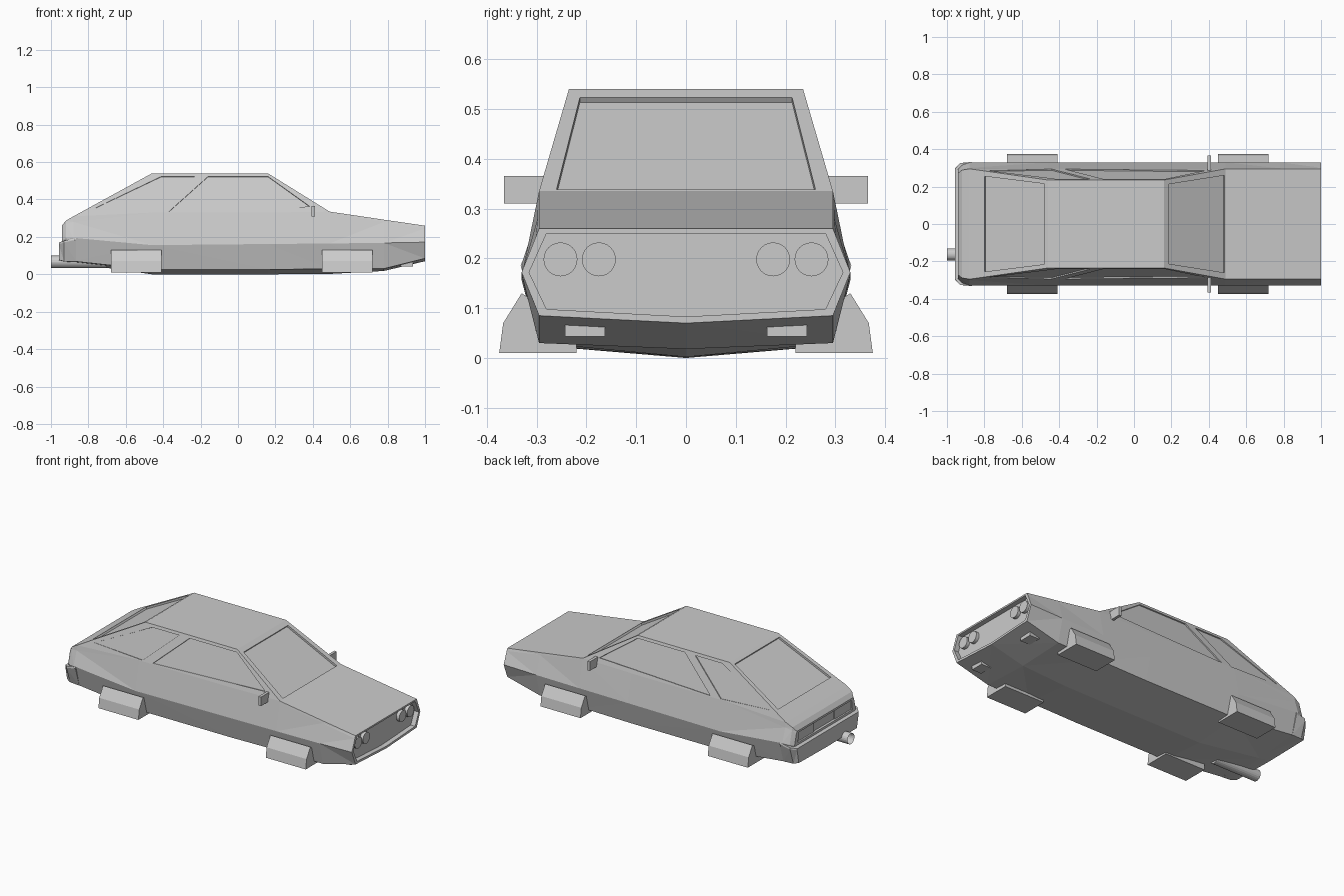
import bpy, bmesh
from mathutils import Vector, Matrix

if "Cube" in bpy.data.objects:
    bpy.data.objects.remove(bpy.data.objects["Cube"], do_unlink=True)

grey = bpy.data.materials.new("body_grey")
grey.use_nodes = True
grey.diffuse_color = (0.6, 0.6, 0.6, 1)
grey.node_tree.nodes["Principled BSDF"].inputs["Base Color"].default_value = (0.6, 0.6, 0.6, 1)


def finish(name, bm):
    bmesh.ops.recalc_face_normals(bm, faces=bm.faces)
    mesh = bpy.data.meshes.new(name)
    bm.to_mesh(mesh)
    bm.free()
    mesh.materials.append(grey)
    ob = bpy.data.objects.new(name, mesh)
    bpy.context.collection.objects.link(ob)
    return ob


def loft(name, stations):
    """Skin symmetric cross-sections: (x, half outline from top down, keel height)."""
    bm = bmesh.new()
    rings = []
    for x, half, keel in stations:
        ring = half + [(0, keel)] + [(-y, z) for y, z in reversed(half)]
        rings.append([bm.verts.new((x, y, z)) for y, z in ring])
    n = len(rings[0])
    for a, b in zip(rings, rings[1:]):
        for i in range(n):
            j = (i + 1) % n
            bm.faces.new((a[i], a[j], b[j], b[i]))
    bm.faces.new(rings[0])
    bm.faces.new(rings[-1])
    bmesh.ops.triangulate(bm, faces=[f for f in bm.faces if len(f.verts) == 4])
    return finish(name, bm)


def prism(name, points, offset):
    bm = bmesh.new()
    face = bm.faces.new([bm.verts.new(p) for p in points])
    moved = bmesh.ops.extrude_face_region(bm, geom=[face])["geom"]
    bmesh.ops.translate(bm, vec=offset, verts=[v for v in moved if isinstance(v, bmesh.types.BMVert)])
    bmesh.ops.holes_fill(bm, edges=[e for e in bm.edges if e.is_boundary], sides=0)
    return finish(name, bm)


def box(name, xs, ys, zs):
    pts = [(xs[0], ys[0], zs[0]), (xs[0], ys[1], zs[0]), (xs[0], ys[1], zs[1]), (xs[0], ys[0], zs[1])]
    return prism(name, pts, (xs[1] - xs[0], 0, 0))


def recess(target, points, normal, depth):
    """Sink a panel outline into the target along its normal."""
    n = Vector(normal).normalized()
    cutter = prism("recess_cutter", [Vector(p) - n * depth for p in points], n * (depth + 0.05))
    cutter.hide_render = True
    mod = target.modifiers.new("recess", "BOOLEAN")
    mod.object, mod.operation, mod.solver = cutter, "DIFFERENCE", "EXACT"
    bpy.context.view_layer.objects.active = target
    bpy.ops.object.modifier_apply(modifier=mod.name)
    bpy.data.objects.remove(cutter, do_unlink=True)


def cylinder(name, x0, x1, y, z, r0, r1, sides=24, bore=False):
    bm = bmesh.new()
    bmesh.ops.create_cone(bm, cap_ends=True, segments=sides, radius1=r0, radius2=r1, depth=x1 - x0,
                          matrix=Matrix.Translation(((x0 + x1) / 2, y, z)) @ Matrix.Rotation(1.5707963, 4, "Y"))
    if bore:
        end = min(bm.faces, key=lambda f: f.calc_center_median().x)
        bmesh.ops.inset_region(bm, faces=[end], thickness=0.007)
        bmesh.ops.translate(bm, vec=(0.1, 0, 0), verts=end.verts)
    return finish(name, bm)


# Wedge-shaped body shell
body = loft("body", [
    (1.0, [(.295, .26), (.301, .245), (.33, .172), (.295, .085)], .07),
    (.78, [(.295, .292), (.298, .28), (.33, .168), (.295, .03)], .018),
    (.49, [(.295, .335), (.297, .325), (.33, .165), (.295, .03)], .002),
    (.16, [(.235, .54), (.295, .33), (.33, .162), (.295, .025)], 0),
    (-.46, [(.235, .54), (.295, .33), (.33, .156), (.295, .025)], 0),
    (-.88, [(.295, .31), (.3, .28), (.328, .195), (.295, .07)], .06),
    (-.92, [(.288, .287), (.292, .27), (.315, .19), (.29, .072)], .065),
    (-.94, [(.272, .262), (.278, .25), (.295, .185), (.28, .078)], .072)])

# Grille opening
grille = [(.28, .25), (.315, .172), (.28, .098)]
outline = grille + [(0, .083)] + [(-y, z) for y, z in reversed(grille)]
recess(body, [(1, y, z) for y, z in outline], (1, 0, 0), .03)

# Windscreen, rear window and tail panel
recess(body, [(.485, -.26, .338), (.485, .26, .338), (.188, .213, .523), (.188, -.213, .523)],
       (.205, 0, .33), .012)
recess(body, [(-.8, -.255, .354), (-.8, .255, .354), (-.48, .215, .529), (-.48, -.215, .529)],
       (-.23, 0, .42), .012)
recess(body, [(-.94, -.262, .19), (-.94, .262, .19), (-.94, .255, .25), (-.94, -.255, .25)],
       (-1, 0, 0), .015)

# Side windows lie on the sloping cabin flank
front_window = [(-.16, .523), (.16, .523), (.385, .362), (-.37, .335)]
quarter_window = [(-.41, .523), (-.23, .523), (-.44, .335), (-.77, .352)]
for s in (1, -1):
    for window in (front_window, quarter_window):
        pts = [(x, s * (.295 - (z - .33) * .286), z) for x, z in window]
        recess(body, pts, (0, s, .286), .007)

# Wrap-around rear bumper
loft("rear_bumper", [
    (-.865, [(.329, .194), (.332, .185), (.296, .068)], .06),
    (-.93, [(.325, .18), (.326, .17), (.292, .07)], .066),
    (-.958, [(.295, .17), (.297, .16), (.28, .077)], .072)])

for s, side in ((1, "left"), (-1, "right")):
    # Paired headlights, fog lamp and tail lamp
    for y, place in ((.175, "inner"), (.252, "outer")):
        cylinder(f"{side}_{place}_headlight", .95, .99, s * y, .198, .034, .034)
    box(f"{side}_fog_lamp", (.87, .935), (s * .163, s * .243), (.043, .073))
    box(f"{side}_tail_lamp", (-.934, -.92), (s * .1, s * .258), (.193, .247))
    # Door mirror
    box(f"{side}_mirror", (.394, .411), (s * .285, s * .365), (.31, .365))
    # Hover pods in place of wheels
    pod = [(.33, .13), (.367, .07), (.375, .01), (.22, .01), (.22, .06)]
    for x, place in ((.45, "front"), (-.68, "rear")):
        prism(f"{side}_{place}_pod", [(x, s * y, z) for y, z in pod], (.27, 0, 0))

# Single exhaust pipe under the tail
cylinder("exhaust_pipe", -1, -.7, -.163, .067, .033, .033, 20, True)
